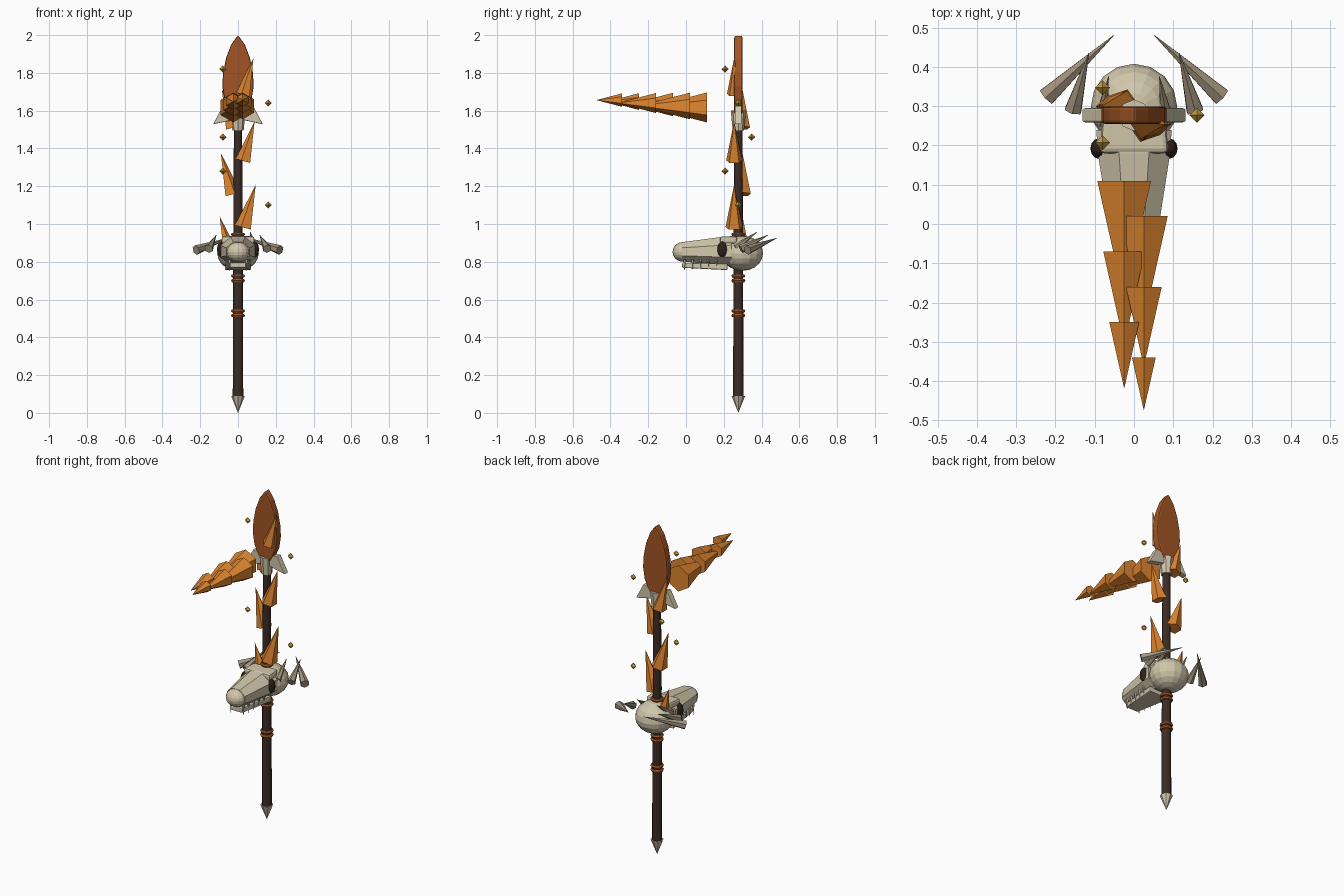
import bpy, bmesh, math
from mathutils import Vector, Matrix

if "Cube" in bpy.data.objects:
    bpy.data.objects.remove(bpy.data.objects["Cube"])

Y0 = 0.277  # staff axis


def material(name, rgb):
    m = bpy.data.materials.new(name)
    m.diffuse_color = (*rgb, 1)
    m.use_nodes = True
    m.node_tree.nodes["Principled BSDF"].inputs["Base Color"].default_value = m.diffuse_color
    return m


WOOD = material("dark_wood", (0.045, 0.025, 0.018))
BONE = material("bone", (0.64, 0.57, 0.41))
HORN = material("horn", (0.37, 0.30, 0.21))
FLAME = material("flame", (0.75, 0.24, 0.03))
COPPER = material("copper", (0.36, 0.09, 0.018))
DARK = material("socket", (0.03, 0.015, 0.01))
GOLD = material("gold", (0.55, 0.33, 0.05))


def finish(name, bm, mat, bevel=0, smooth=False):
    bmesh.ops.recalc_face_normals(bm, faces=bm.faces)
    me = bpy.data.meshes.new(name)
    bm.to_mesh(me)
    bm.free()
    me.materials.append(mat)
    for p in me.polygons:
        p.use_smooth = smooth
    ob = bpy.data.objects.new(name, me)
    bpy.context.collection.objects.link(ob)
    if bevel:
        b = ob.modifiers.new("bevel", "BEVEL")
        b.width, b.segments = bevel, 2
    return ob


def cone(name, a, b, r1, r2, sides, mat):
    a, b = Vector(a), Vector(b)
    d = b - a
    bm = bmesh.new()
    bmesh.ops.create_cone(bm, cap_ends=True, segments=sides, radius1=r1, radius2=r2, depth=d.length)
    bm.transform(Matrix.Translation((a + b) / 2) @ d.to_track_quat('Z', 'Y').to_matrix().to_4x4())
    return finish(name, bm, mat)


def ball(name, c, r, mat, u=16, v=10):
    bm = bmesh.new()
    bmesh.ops.create_uvsphere(bm, u_segments=u, v_segments=v, radius=1)
    bm.transform(Matrix.Translation(c) @ Matrix.Diagonal((*r, 1)))
    return finish(name, bm, mat)


def loft(name, rings, mat, bevel=0):
    bm = bmesh.new()
    vs = [[bm.verts.new(p) for p in r] for r in rings]
    n = len(vs[0])
    for a, b in zip(vs, vs[1:]):
        for i in range(n):
            bm.faces.new((a[i], a[(i + 1) % n], b[(i + 1) % n], b[i]))
    bm.faces.new(vs[0])
    bm.faces.new(vs[-1])
    return finish(name, bm, mat, bevel)


def plate(name, pts, y1, y2, mat, bevel):
    return loft(name, [[(x, y, z) for x, z in pts] for y in (y1, y2)], mat, bevel)


def box_ring(y, w, z1, z2):
    return [(-w, y, z1), (w, y, z1), (w, y, z2), (-w, y, z2)]


# shaft, foot spike, binding rings
cone("shaft", (0, Y0, 0.08), (0, Y0, 1.52), 0.028, 0.022, 12, WOOD)
cone("foot_spike", (0, Y0, 0.09), (0, Y0, 0.0), 0.036, 0, 8, BONE)
for z in (0.515, 0.54, 0.70, 0.725, 0.945):
    bpy.ops.mesh.primitive_torus_add(location=(0, Y0, z), major_radius=0.027, minor_radius=0.01,
                                     major_segments=16, minor_segments=6)
    ring = bpy.context.object
    ring.name = "binding_ring"
    ring.data.materials.append(COPPER)

# leaf blade and bone guard
half = [(0.02, 1.56), (0.05, 1.61), (0.072, 1.66), (0.083, 1.73), (0.079, 1.8),
        (0.063, 1.88), (0.036, 1.95)]
leaf = half + [(0.0, 2.0)] + [(-x, z) for x, z in reversed(half)]
plate("blade", leaf, Y0 - 0.022, Y0 + 0.022, COPPER, 0.008)
cone("blade_socket", (0, Y0, 1.495), (0, Y0, 1.6), 0.03, 0.04, 8, BONE)
for s in (-1, 1):
    wing = [(0.02, 1.61), (0.08, 1.625), (0.132, 1.528), (0.03, 1.55)]
    plate("guard_wing", [(s * x, z) for x, z in wing], Y0 - 0.018, Y0 + 0.018, BONE, 0.004)

# skull
ball("cranium", (0, 0.298, 0.845), (0.11, 0.11, 0.093), BONE)


def oct_ring(y, w, h, z):
    return [(w * math.cos(a) * 1.06, y, z + h * math.sin(a) * 1.06)
            for a in (math.pi / 8 + i * math.pi / 4 for i in range(8))]


loft("snout", [oct_ring(0.24, 0.098, 0.078, 0.856), oct_ring(0.18, 0.094, 0.076, 0.856),
               oct_ring(-0.02, 0.062, 0.052, 0.853)], BONE)
ball("nose", (0, -0.015, 0.852), (0.06, 0.056, 0.052), BONE)
loft("brow", [box_ring(0.18, 0.088, 0.895, 0.934), box_ring(0.27, 0.08, 0.895, 0.936)], BONE, 0.012)
loft("jaw", [box_ring(-0.02, 0.042, 0.768, 0.795), box_ring(0.22, 0.07, 0.756, 0.79)], BONE, 0.006)
for s in (-1, 1):
    ball("eye_socket", (s * 0.09, 0.192, 0.865), (0.021, 0.026, 0.042), DARK, 12, 8)
    for i in range(5):
        x, y = s * (0.043 + 0.005 * i), -0.008 + 0.042 * i
        cone("tooth", (x, y, 0.812), (x, y, 0.745 + 0.004 * i), 0.008, 0, 5, BONE)
    # swept horns, wide end outward
    for base, tip, r in (((0.222, 0.325, 0.862), (0.052, 0.48, 0.925), 0.026),
                         ((0.155, 0.29, 0.868), (0.115, 0.435, 0.942), 0.024),
                         ((0.085, 0.26, 0.875), (0.065, 0.375, 0.957), 0.02)):
        cone("horn", (s * base[0], *base[1:]), (s * tip[0], *tip[1:]), r, 0.001, 6, HORN)

# flames climbing the shaft, alternating sides
for i in range(6):
    s = -1 if i % 2 == 0 else 1
    tip = 1.04 + 0.168 * i
    cone("shaft_flame", (s * 0.03, Y0 - s * 0.022, tip - 0.235 + 0.008 * i),
         (s * (0.097 - 0.003 * i), Y0 - s * 0.022, tip), 0.05 - 0.002 * i, 0, 5, FLAME)

# forward flame trail of overlapping hexagonal spikes
for i in range(6):
    x = -0.025 if i % 2 == 0 else 0.025
    r = 0.079 - 0.0088 * i
    y, z = 0.11 - 0.09 * i, 1.617 + 0.0078 * i
    cone("trail_flame", (x, y, z), (x, y - 0.305 + 0.034 * i, z), r, 0, 6, FLAME)

# floating sparks
for i, z in enumerate((1.10, 1.28, 1.46, 1.64, 1.82)):
    x, y = ((0.16, 0), (-0.08, -0.07), (-0.08, 0.07))[(0, 1, 2, 0, 1)[i]]
    bm = bmesh.new()
    bmesh.ops.create_uvsphere(bm, u_segments=4, v_segments=2, radius=0.019)
    bm.transform(Matrix.Translation((x, Y0 + y, z)))
    finish("spark", bm, GOLD)
